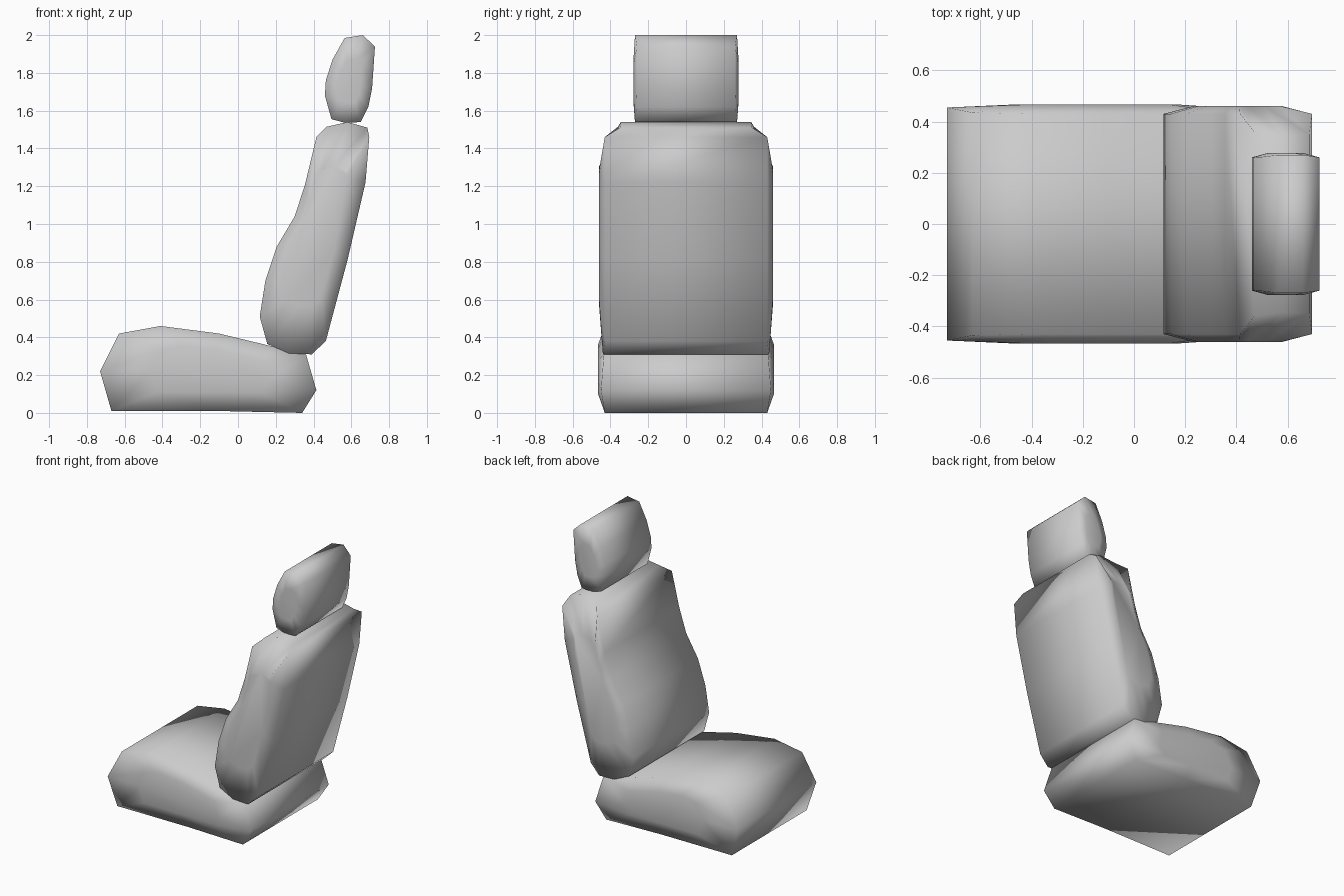
import bpy, bmesh


def cushion(name, profile, side_y, inset):
    """Side profile of (x, z, half width), mirrored in y with slightly domed sides."""
    bm = bmesh.new()
    n = len(profile)
    cx = sum(p[0] for p in profile) / n
    cz = sum(p[1] for p in profile) / n
    rims = []
    for s in (-1, 1):
        rim = [bm.verts.new((x, s * w, z)) for x, z, w in profile]
        inner = [bm.verts.new((cx + (x - cx) * inset, s * side_y, cz + (z - cz) * inset))
                 for x, z, w in profile]
        for i in range(n):
            j = (i + 1) % n
            bm.faces.new((rim[i], rim[j], inner[j], inner[i]))
        bm.faces.new(inner)
        rims.append(rim)
    a, b = rims
    for i in range(n):
        j = (i + 1) % n
        bm.faces.new((a[i], a[j], b[j], b[i]))
    bmesh.ops.recalc_face_normals(bm, faces=bm.faces)
    for f in bm.faces:
        f.smooth = True
    mesh = bpy.data.meshes.new(name)
    bm.to_mesh(mesh)
    bm.free()
    obj = bpy.data.objects.new(name, mesh)
    bpy.context.collection.objects.link(obj)
    return obj


# Seat cushion
cushion("seat_cushion", [
    (-0.67, 0.01, 0.43), (-0.73, 0.22, 0.455), (-0.63, 0.42, 0.435),
    (-0.41, 0.46, 0.43), (-0.10, 0.42, 0.43), (0.17, 0.355, 0.43),
    (0.36, 0.31, 0.435), (0.415, 0.12, 0.45), (0.34, 0.0, 0.43),
    (-0.10, 0.01, 0.43)], 0.467, 0.55)

# Backrest, narrowing at the top corners
cushion("backrest", [
    (0.115, 0.51, 0.43), (0.155, 0.365, 0.43), (0.27, 0.315, 0.44),
    (0.39, 0.31, 0.44), (0.465, 0.38, 0.43), (0.58, 0.81, 0.43),
    (0.675, 1.22, 0.43), (0.695, 1.46, 0.43), (0.685, 1.51, 0.35),
    (0.58, 1.54, 0.345), (0.47, 1.515, 0.36), (0.415, 1.46, 0.43),
    (0.355, 1.21, 0.43), (0.30, 1.04, 0.43), (0.205, 0.88, 0.43),
    (0.145, 0.70, 0.43)], 0.46, 0.6)

# Headrest
cushion("headrest", [
    (0.46, 1.68, 0.26), (0.495, 1.555, 0.265), (0.57, 1.535, 0.27),
    (0.65, 1.54, 0.27), (0.69, 1.62, 0.262), (0.71, 1.72, 0.26),
    (0.725, 1.94, 0.26), (0.66, 2.0, 0.27), (0.565, 1.985, 0.27),
    (0.50, 1.87, 0.262), (0.465, 1.76, 0.26)], 0.278, 0.5)
